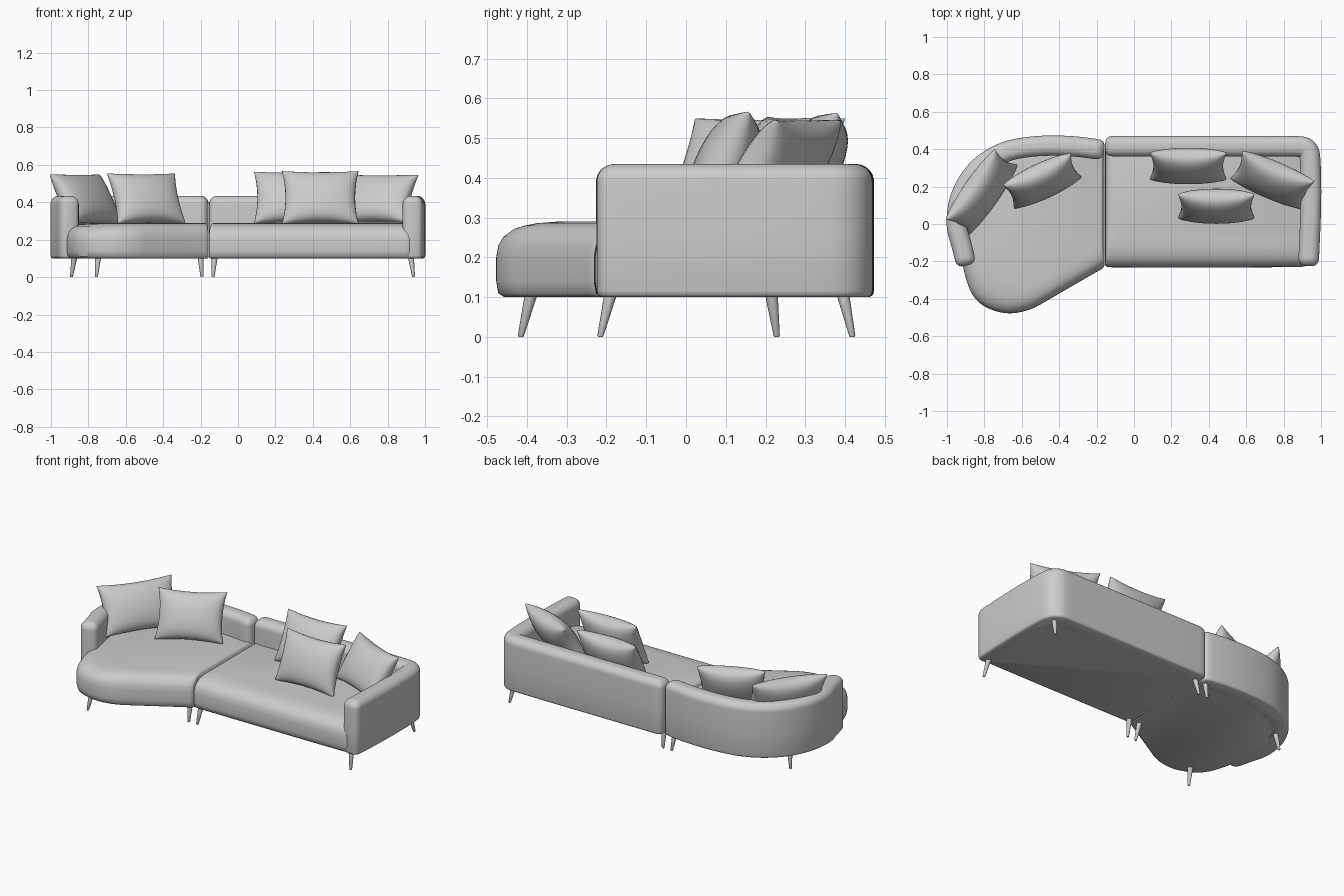
import bpy, bmesh, math
from mathutils import Vector

if "Cube" in bpy.data.objects:
    bpy.data.objects.remove(bpy.data.objects["Cube"])

grey = bpy.data.materials.new("soft grey")
grey.use_nodes = True
grey.diffuse_color = (0.6, 0.6, 0.6, 1)
grey.node_tree.nodes["Principled BSDF"].inputs["Base Color"].default_value = (0.6, 0.6, 0.6, 1)


def finish(name, bm, angle=50):
    bmesh.ops.recalc_face_normals(bm, faces=bm.faces)
    mesh = bpy.data.meshes.new(name)
    bm.to_mesh(mesh)
    bm.free()
    mesh.materials.append(grey)
    obj = bpy.data.objects.new(name, mesh)
    bpy.context.collection.objects.link(obj)
    bpy.ops.object.select_all(action="DESELECT")
    obj.select_set(True)
    bpy.context.view_layer.objects.active = obj
    bpy.ops.object.shade_smooth_by_angle(angle=math.radians(angle))
    return obj


def loft(name, rings):
    """Skin a stack of equal rings and cap both ends."""
    bm = bmesh.new()
    loops = [[bm.verts.new(p) for p in ring] for ring in rings]
    n = len(loops[0])
    for low, high in zip(loops, loops[1:]):
        for i in range(n):
            j = (i + 1) % n
            bm.faces.new((low[i], low[j], high[j], high[i]))
    bm.faces.new(loops[0])
    bm.faces.new(loops[-1])
    return finish(name, bm)


def soften(points, closed, rounds=3):
    """Corner cutting turns a control polygon into a smooth curve."""
    pts = [Vector(p) for p in points]
    for _ in range(rounds):
        pairs = list(zip(pts, pts[1:] + pts[:1])) if closed else list(zip(pts, pts[1:]))
        cut = [q for a, b in pairs for q in (a.lerp(b, 0.25), a.lerp(b, 0.75))]
        pts = cut if closed else [pts[0]] + cut[1:-1] + [pts[-1]]
    return pts


def seat(name, outline, anchor, shrink):
    # Upholstered base, softly rolled over at the front
    pts = soften(outline, True)
    layers = [(.02, .1), (.005, .11), (0, .14), (0, .2), (.005, .23), (.018, .252),
              (.045, .272), (.07, .28), (.1, .286), (.15, .29)]
    rings = []
    for inset, z in layers:
        sx, sy = 1 - inset * shrink[0], 1 - inset * shrink[1]
        rings.append([(anchor[0] + (p.x - anchor[0]) * sx,
                       anchor[1] + (p.y - anchor[1]) * sy, z) for p in pts])
    loft(name, rings)


def wall(name, path, width):
    # Padded wall with rounded ends and a rounded top
    pts = soften(path, False)
    tangents = [(pts[min(i + 1, len(pts) - 1)] - pts[max(i - 1, 0)]).normalized()
                for i in range(len(pts))]
    half = width / 2
    layers = [(half - .012, .1), (half - .003, .105), (half, .115), (half, .25)]
    for k in range(9):
        a = math.radians(k * 10.5)
        layers.append((half - .046 * (1 - math.cos(a)), .39 + .045 * math.sin(a)))

    def cap(p, t, r):
        side = Vector((-t.y, t.x))
        out = []
        for k in range(1, 10):
            a = math.pi * (0.5 - k / 10)
            c, s = math.cos(a), math.sin(a)
            out.append(p + t * r * c ** .65 + side * r * math.copysign(abs(s) ** .65, s))
        return out

    rings = []
    for r, z in layers:
        sides = [Vector((-t.y, t.x)) * r for t in tangents]
        ring = [p + s for p, s in zip(pts, sides)]
        ring += cap(pts[-1], tangents[-1], r)
        ring += [p - s for p, s in zip(pts, sides)][::-1]
        ring += cap(pts[0], -tangents[0], r)
        rings.append([(p.x, p.y, z) for p in ring])
    loft(name, rings)


def cushion(name, location, width, height, yaw, tilt, thick=.15):
    # Stuffed square with drawn-in sides and pointed corners
    bm = bmesh.new()
    n = 20
    grid = {}
    for side in (1, -1):
        for i in range(n + 1):
            for j in range(n + 1):
                border = i in (0, n) or j in (0, n)
                if border and side == -1:
                    continue
                u = math.sin((i / n - .5) * math.pi)
                v = math.sin((j / n - .5) * math.pi)
                puff = ((1 - u * u) * (1 - v * v)) ** .42
                x = u * width / 2 * (1 - .09 * (1 - v * v) * u * u)
                z = v * height / 2 * (1 - .09 * (1 - u * u) * v * v)
                vert = bm.verts.new((x, side * thick / 2 * puff, z))
                grid[side, i, j] = vert
                if border:
                    grid[-side, i, j] = vert
        
    for side in (1, -1):
        for i in range(n):
            for j in range(n):
                bm.faces.new([grid[side, i + a, j + b] for a, b in ((0, 0), (1, 0), (1, 1), (0, 1))])
    obj = finish(name, bm, 80)
    obj.location = location
    obj.rotation_euler = (-math.radians(tilt), 0, math.radians(yaw))


def leg(name, foot, top):
    # Slim splayed tapered leg
    rings = []
    for (x, y), z, r in ((foot, 0, .006), (foot, .004, .008), (top, .105, .016)):
        rings.append([(x + r * math.cos(k * math.tau / 16), y + r * math.sin(k * math.tau / 16), z)
                      for k in range(16)])
    loft(name, rings)


# Straight section
seat("straight_seat",
     [(-.155, -.19), (-.155, -.23), (-.11, -.232), (.87, -.232), (.93, -.225), (.93, -.17),
      (.93, .4), (.9, .42), (-.12, .42), (-.155, .41), (-.155, .37)],
     (.4, .42), (.3, 1 / .65))
wall("straight_back_and_arm",
     [(-.1, .416), (.3, .416), (.84, .416), (.935, .412), (.945, .31), (.947, .1), (.935, -.17)], .11)

# Curved section
seat("curved_seat",
     [(-.157, -.19), (-.157, -.232), (-.2, -.256), (-.44, -.395), (-.56, -.465), (-.7, -.485),
      (-.85, -.42), (-.91, -.27), (-.93, -.1), (-.94, .05), (-.88, .22), (-.76, .34),
      (-.5, .42), (-.2, .41), (-.157, .4), (-.157, .36)],
     (-.25, .42), (1 / .7, 1 / .88))
wall("curved_back",
     [(-.212, .402), (-.33, .418), (-.52, .42), (-.7, .39), (-.84, .3), (-.93, .16),
      (-.955, .0), (-.925, -.1), (-.908, -.17)], .108)

# Scatter cushions
cushion("left_end_cushion", (-.815, .17, .418), .46, .30, 55, 29)
cushion("left_back_cushion", (-.49, .23, .42), .40, .30, 25, 27)
cushion("middle_back_cushion", (.29, .31, .425), .41, .31, 0, 27)
cushion("right_corner_cushion", (.74, .235, .418), .42, .30, -23, 32)
cushion("front_cushion", (.44, .095, .425), .41, .31, 0, 24)

# Legs
leg("curved_front_leg", (-.757, -.415), (-.748, -.39))
leg("curved_rear_leg", (-.89, .228), (-.875, .215))
for label, y, y_top in (("front", -.215, -.19), ("rear", .418, .395)):
    leg("curved_seam_" + label + "_leg", (-.193, y), (-.2, y_top))
    leg("straight_seam_" + label + "_leg", (-.133, y), (-.125, y_top))
    leg("straight_end_" + label + "_leg", (.938, y), (.925, y_top))
